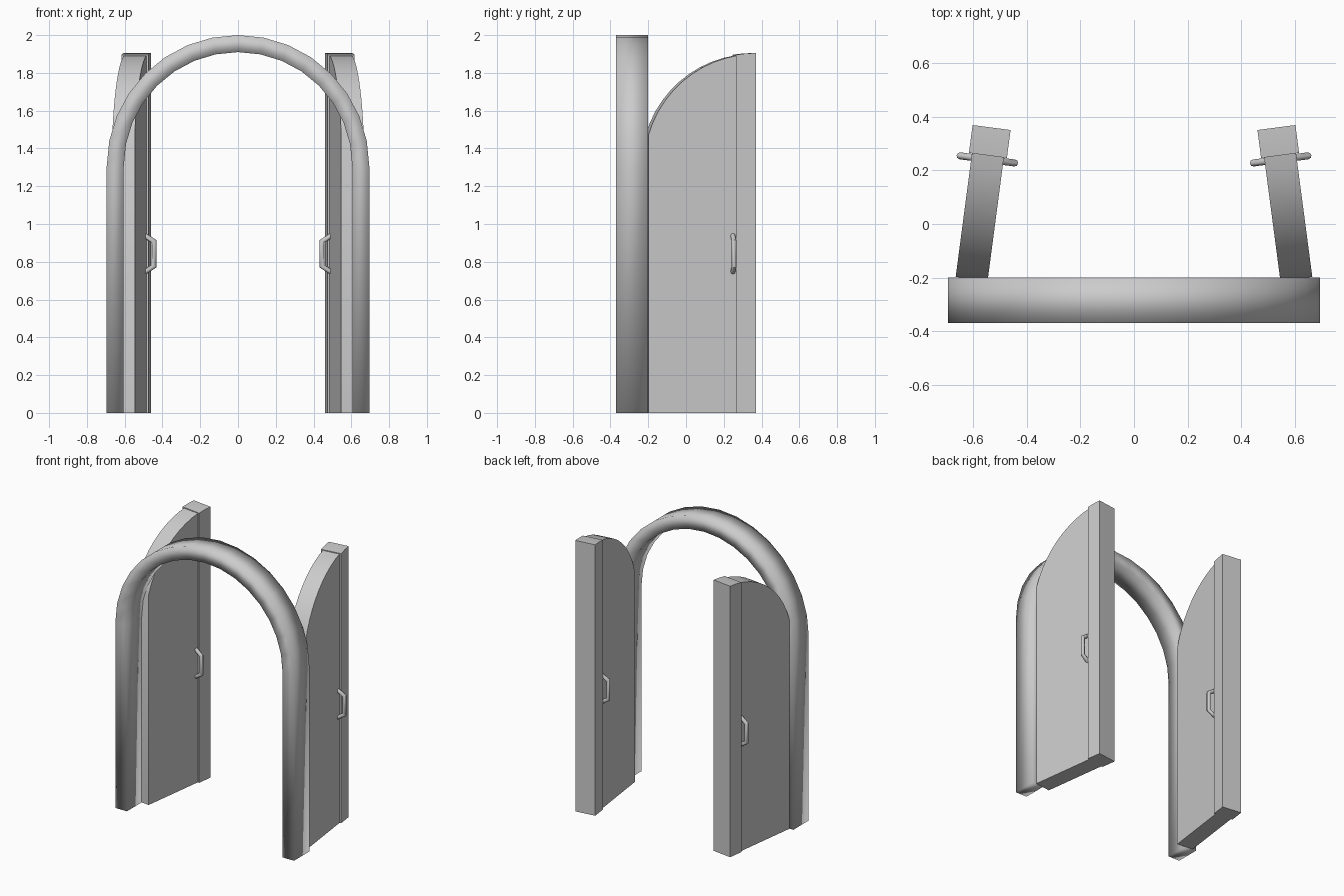
import bpy, bmesh, math
from mathutils import Matrix, Vector

cube = bpy.data.objects.get("Cube")
if cube:
    bpy.data.objects.remove(cube)

grey = bpy.data.materials.new("light grey")
grey.use_nodes = True
grey.diffuse_color = (0.6, 0.6, 0.6, 1)
grey.node_tree.nodes["Principled BSDF"].inputs["Base Color"].default_value = (0.6, 0.6, 0.6, 1)

SPRING = 1.305          # height where the arch starts to curve
STEPS = 16


def finish(name, bm, smooth_angle):
    bmesh.ops.recalc_face_normals(bm, faces=bm.faces)
    mesh = bpy.data.meshes.new(name)
    bm.to_mesh(mesh)
    bm.free()
    mesh.materials.append(grey)
    obj = bpy.data.objects.new(name, mesh)
    bpy.context.collection.objects.link(obj)
    bpy.ops.object.select_all(action='DESELECT')
    obj.select_set(True)
    bpy.context.view_layer.objects.active = obj
    bpy.ops.object.shade_smooth_by_angle(angle=math.radians(smooth_angle))
    return obj


def arch_line(radius):
    arc = [(radius * math.cos(math.pi * i / STEPS), SPRING + radius * math.sin(math.pi * i / STEPS))
           for i in range(STEPS + 1)]
    return [(radius, 0)] + arc + [(-radius, 0)]


def sweep(bm, rings, closed_ends=True):
    # Skin a row of matching closed rings
    loops = [[bm.verts.new(p) for p in ring] for ring in rings]
    n = len(loops[0])
    for a, b in zip(loops, loops[1:]):
        for i in range(n):
            j = (i + 1) % n
            bm.faces.new((a[i], a[j], b[j], b[i]))
    if closed_ends:
        bm.faces.new(loops[0])
        bm.faces.new(loops[-1])


# Arched door frame
bm = bmesh.new()
sweep(bm, [[(ox, -0.37, oz), (ox, -0.2, oz), (ix, -0.2, iz), (ix, -0.37, iz)]
           for (ox, oz), (ix, iz) in zip(arch_line(0.695), arch_line(0.605))])
finish("arch_frame", bm, 180)


def door_matrix(side):
    # Local x is thickness, local y runs from the free edge to the hinge
    swing = Matrix.Translation((0.5315, 0.36, 0)) @ Matrix.Rotation(math.radians(7.5), 4, 'Z')
    return Matrix.Diagonal((side, 1, 1, 1)) @ swing


def slab(name, matrix, start, end, thickness, radius, steps):
    # Upright board whose top follows a circle
    bm = bmesh.new()
    h = thickness / 2
    rings = []
    a0, a1 = math.asin(start / radius), math.asin(end / radius)
    for i in range(steps + 1):
        a = a0 + (a1 - a0) * i / steps
        y, z = -radius * math.sin(a), SPRING + radius * math.cos(a)
        rings.append([(-h, y, 0), (h, y, 0), (h, y, z), (-h, y, z)])
    sweep(bm, rings)
    bm.transform(matrix)
    finish(name, bm, 30)


def handle(name, matrix, face):
    # Bent bar with splayed ends
    path = [Vector(p) for p in ((0.045, 0, 0.945), (0.103, 0, 0.908),
                                (0.103, 0, 0.777), (0.045, 0, 0.74))]
    bm = bmesh.new()
    rings = []
    for i, p in enumerate(path):
        before = (p - path[i - 1]).normalized() if i else (path[1] - p).normalized()
        after = (path[i + 1] - p).normalized() if i < 3 else before
        along = (before + after).normalized()
        across = along.cross(Vector((0, 1, 0))) / along.dot(before)
        ring = []
        for k in range(8):
            t = math.tau * k / 8
            ring.append(p + 0.013 * (across * math.cos(t) + Vector((0, math.sin(t), 0))))
        rings.append(ring)
    sweep(bm, rings)
    bm.transform(matrix @ Matrix.Translation((0, -0.12, 0)) @ Matrix.Diagonal((face, 1, 1, 1)))
    finish(name, bm, 50)


# Pair of open doors
for label, side in (("left", 1), ("right", -1)):
    m = door_matrix(side)
    slab(label + "_door_panel", m, 0.09, 0.57, 0.12, 0.595, 10)
    slab(label + "_door_edge_strip", m, 0, 0.105, 0.143, 0.6, 2)
    handle(label + "_inner_handle", m, -1)
    handle(label + "_outer_handle", m, 1)
